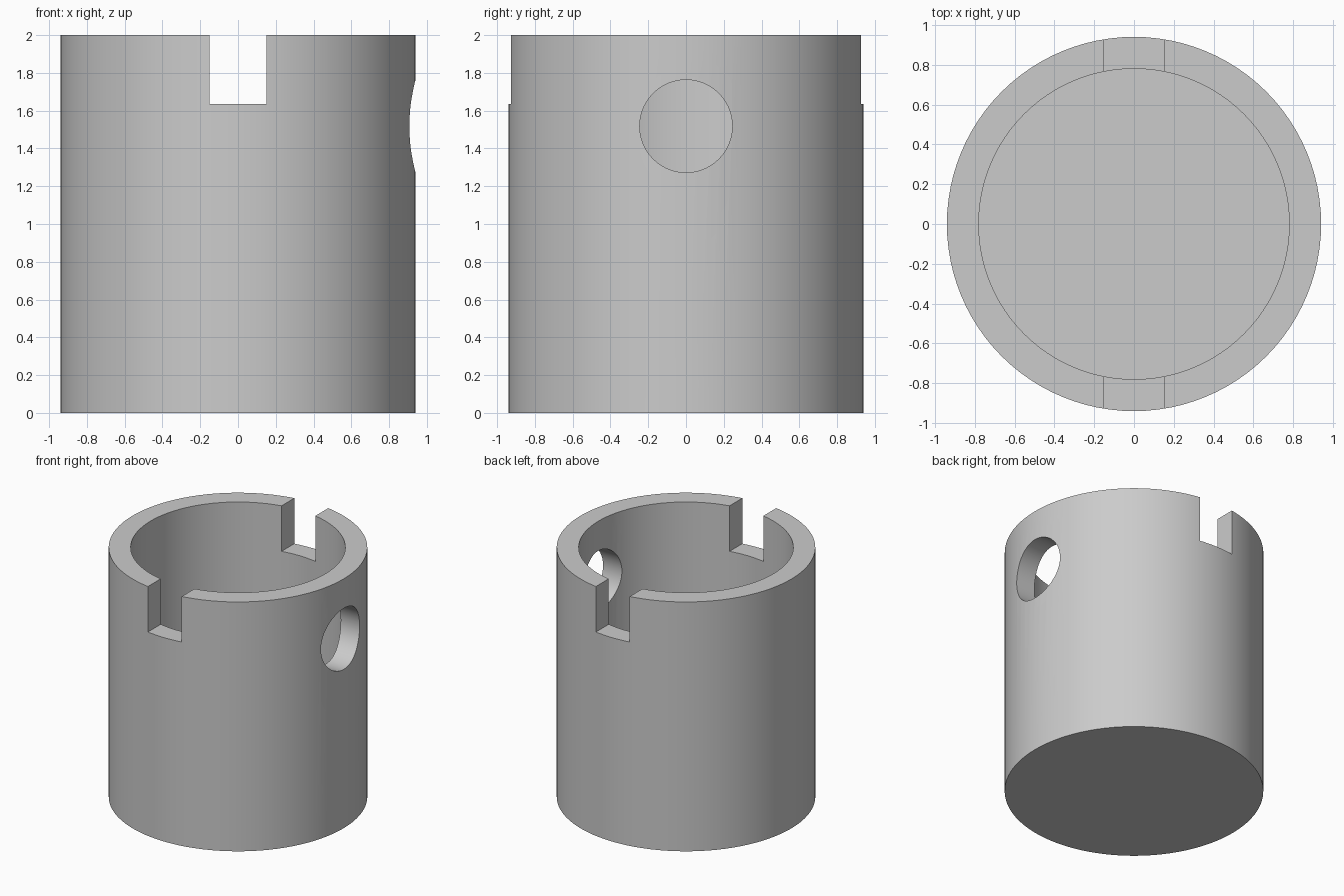
import bpy
import math

default_cube = bpy.data.objects.get("Cube")
if default_cube:
    bpy.data.objects.remove(default_cube, do_unlink=True)

HEIGHT = 2.0
OUTER, INNER = 0.94, 0.78
FLOOR = 0.16
NOTCH_WIDTH, NOTCH_BOTTOM = 0.30, 1.635
HOLE_RADIUS, HOLE_HEIGHT = 0.245, 1.518
SIDES = 96

grey = bpy.data.materials.new("plain grey")
grey.use_nodes = True
colour = (0.6, 0.6, 0.6, 1)
grey.diffuse_color = colour
grey.node_tree.nodes["Principled BSDF"].inputs["Base Color"].default_value = colour


def cylinder(name, radius, depth, location, rotation=(0, 0, 0)):
    bpy.ops.mesh.primitive_cylinder_add(
        vertices=SIDES, radius=radius, depth=depth, location=location, rotation=rotation)
    obj = bpy.context.object
    obj.name = name
    obj.data.materials.append(grey)
    return obj


def cut(target, cutter):
    mod = target.modifiers.new(cutter.name, "BOOLEAN")
    mod.operation = "DIFFERENCE"
    mod.solver = "EXACT"
    mod.object = cutter
    bpy.context.view_layer.objects.active = target
    bpy.ops.object.modifier_apply(modifier=mod.name)
    bpy.data.objects.remove(cutter, do_unlink=True)


# Outer body of the cup
cup = cylinder("cup_body", OUTER, HEIGHT, (0, 0, HEIGHT / 2))

# Hollow interior, leaving a closed floor
cut(cup, cylinder("bore_cutter", INNER, HEIGHT, (0, 0, FLOOR + HEIGHT / 2)))

# Slot across the rim makes the front and back notches
bpy.ops.mesh.primitive_cube_add(size=1, location=(0, 0, NOTCH_BOTTOM + 0.5))
slot = bpy.context.object
slot.name = "slot_cutter"
slot.scale = (NOTCH_WIDTH, 3, 1)
slot.data.materials.append(grey)
cut(cup, slot)

# Round hole through the +x wall only
cut(cup, cylinder("hole_cutter", HOLE_RADIUS, 1, (OUTER, 0, HOLE_HEIGHT),
                  (0, math.pi / 2, 0)))

# Smooth curved walls with crisp rims
bpy.ops.object.select_all(action="DESELECT")
cup.select_set(True)
bpy.context.view_layer.objects.active = cup
bpy.ops.object.shade_smooth_by_angle(angle=math.radians(30))
